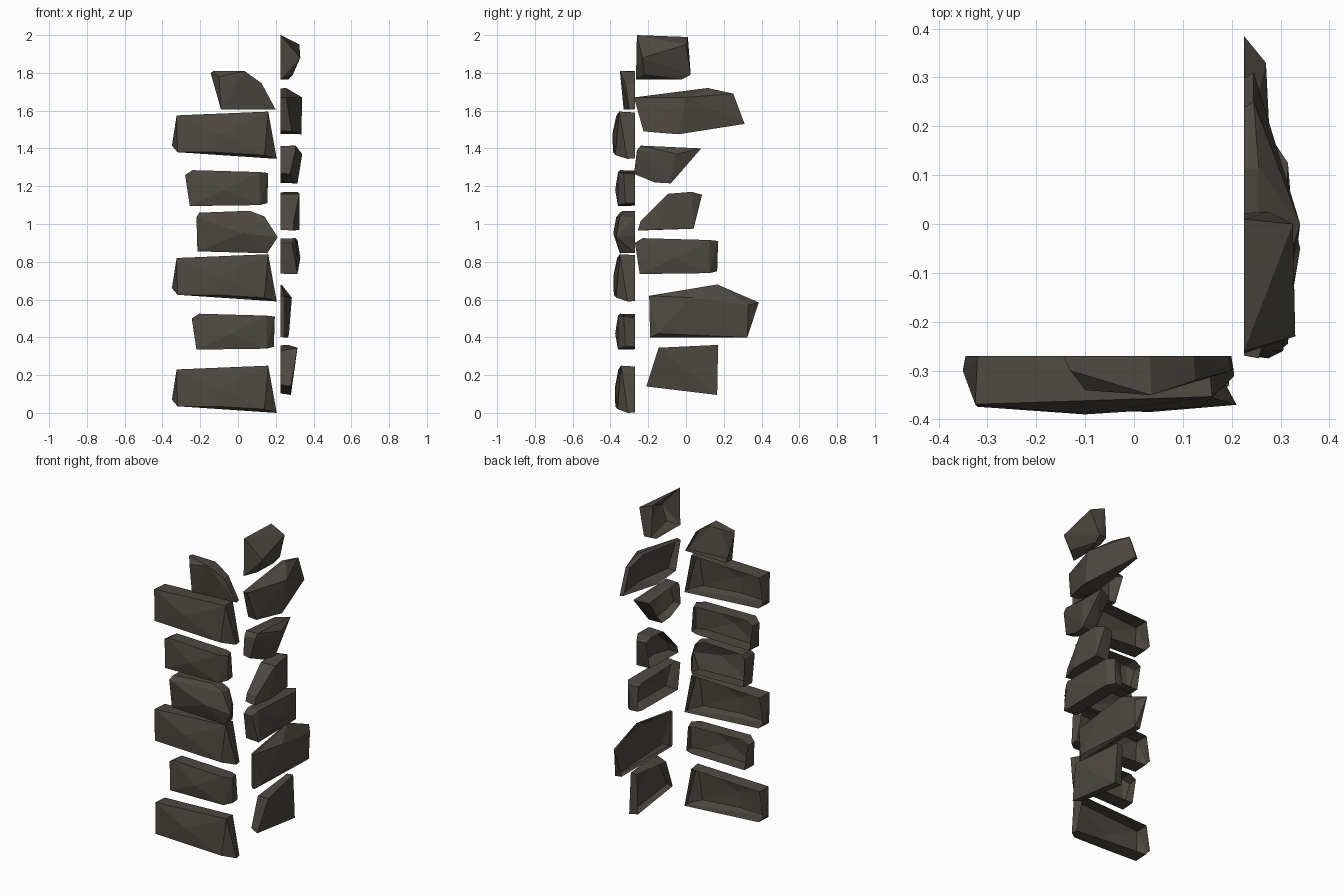
import bpy, bmesh

BACK_Y, BACK_X = -0.27, 0.225   # open, flat backs of the two rows of corner stones

mat = bpy.data.materials.new("dark_stone")
mat.diffuse_color = (0.075, 0.066, 0.053, 1)


def stone(name, pts, side, du=0.0, dz=0.0, k=1.0):
    """Chipped shell open at the back. Points are (along, height, depth[, back inset])."""
    bm = bmesh.new()
    cu = sum(p[0] for p in pts) / len(pts)
    cz = sum(p[1] for p in pts) / len(pts)
    for p in pts:
        u, z, d = p[:3]
        s = 1 - (p[3] if len(p) > 3 else 0.02)
        ring = [(u, z, d * k)]
        if d > 0:
            ring.append((cu + (u - cu) * s, cz + (z - cz) * s, 0.0))
        for a, h, t in ring:
            bm.verts.new((BACK_X + t, a + du, h + dz) if side else (a + du, BACK_Y - t, h + dz))
    r = bmesh.ops.convex_hull(bm, input=bm.verts[:])
    junk = {g for g in r["geom_interior"] + r["geom_unused"] if isinstance(g, bmesh.types.BMVert)}
    bmesh.ops.delete(bm, geom=list(junk), context='VERTS')
    bmesh.ops.recalc_face_normals(bm, faces=bm.faces[:])
    # remove the hidden flat back
    ax, at = (0, BACK_X) if side else (1, BACK_Y)
    back = [f for f in bm.faces if all(abs(v.co[ax] - at) < 1e-5 for v in f.verts)]
    bmesh.ops.delete(bm, geom=back, context='FACES')
    me = bpy.data.meshes.new(name)
    bm.to_mesh(me)
    bm.free()
    me.materials.append(mat)
    bpy.context.collection.objects.link(bpy.data.objects.new(name, me))


# Front row shapes, reused up the wall
long_block = [(-.35, .07, .03), (-.325, .23, .095), (-.32, .035, .1), (.16, .25, .08, .03),
              (.205, .0, .04), (.14, .02, .1), (-.1, .13, .115), (-.12, .035, .112)]
short_block = [(-.28, 1.26, .06), (-.24, 1.285, .08), (.16, 1.27, .06, .1), (.115, 1.275, .09),
               (.155, 1.11, .05), (.115, 1.1, .09), (-.255, 1.095, .09), (-.07, 1.18, .105)]
wedge_block = [(-.22, 1.035, .1), (-.205, 1.06, .08), (.06, 1.07, .06), (.14, 1.04, .08, .08),
               (.21, .93, .1, .25), (.155, .845, .08), (-.215, .855, .08), (.03, .95, .115)]
cap_block = [(-.145, 1.8, 0), (-.13, 1.81, .03), (.035, 1.81, .08, .05), (.125, 1.745, .05),
             (.2, 1.605, .03), (-.09, 1.605, .06), (-.1, 1.78, .07)]

for i, (dz, k) in enumerate([(0, .93), (.59, 1.0), (1.345, 1.04)]):
    stone(f"front_long_stone_{i + 1}", long_block, False, dz=dz, k=k)
for i, (du, dz) in enumerate([(.035, -.76), (0, 0)]):
    stone(f"front_short_stone_{i + 1}", short_block, False, du, dz)
stone("front_wedge_stone", wedge_block, False)
stone("front_cap_stone", cap_block, False)

# Side row, bottom to top
stone("side_stone_1", [(-.21, .14, .055, .1), (-.145, .345, .09, .15), (.17, .36, .04),
                       (.165, .095, .055, .06)], True)
stone("side_stone_2", [(-.195, .62, .02), (.165, .68, .005), (.385, .585, 0), (.33, .57, .045),
                       (.325, .40, .04), (-.19, .40, .02), (-.15, .42, .045), (.03, .61, .06)], True)
stone("side_stone_3", short_block, True, .01, -.36)
stone("side_stone_4", [(-.255, .965, .07, .05), (-.24, 1.015, .07, .05), (-.095, 1.16, .1), (.03, 1.17, .09),
                       (.085, 1.155, .06, .05), (.04, .975, .09), (-.15, .97, .1)], True)
stone("side_stone_5", [(-.275, 1.265, .05, .05), (-.26, 1.39, .08), (-.24, 1.415, .08), (.08, 1.40, .085, .15),
                       (-.08, 1.215, .09), (-.165, 1.22, .07), (-.05, 1.37, .115)], True)
stone("side_stone_6", [(-.275, 1.67, .03), (.115, 1.72, .03), (.25, 1.69, .02, .05), (.31, 1.53, .02, .04),
                       (-.04, 1.475, .11), (-.225, 1.49, .06), (0, 1.67, .115)], True)
stone("side_stone_7", [(-.26, 2.0, 0), (.01, 1.99, 0), (.025, 1.79, .05), (-.025, 1.765, .04),
                       (-.265, 1.765, 0), (-.22, 1.79, .065), (0, 1.95, .1), (-.23, 1.88, .105)], True)
